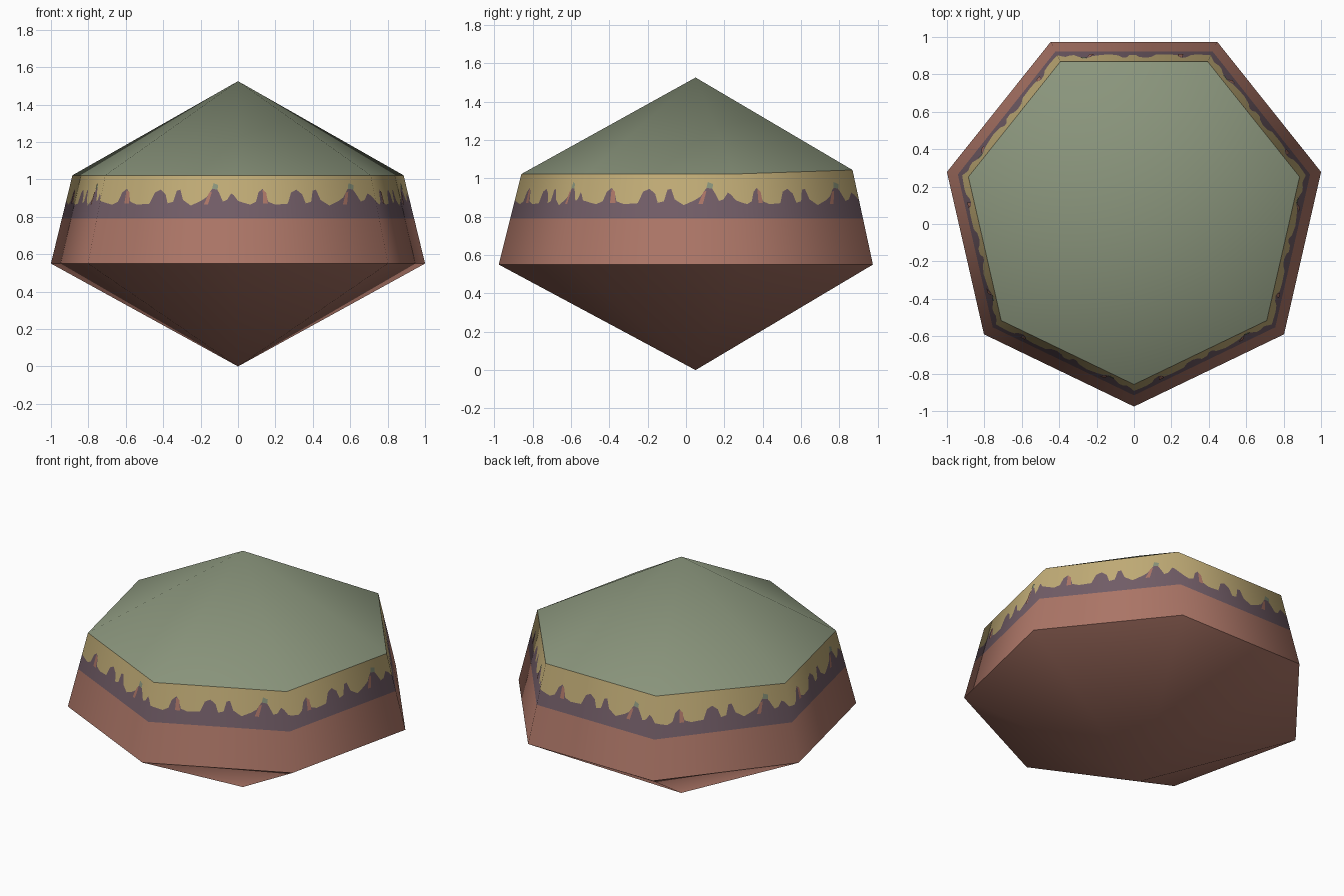
import bpy, math
from mathutils import Vector

if "Cube" in bpy.data.objects:
    bpy.data.objects.remove(bpy.data.objects["Cube"])

def mat(name, rgb):
    m = bpy.data.materials.new(name)
    lin = [((c / 255 + 0.055) / 1.055) ** 2.4 for c in rgb]
    m.diffuse_color = (*lin, 1)
    m.use_nodes = True
    m.node_tree.nodes["Principled BSDF"].inputs["Base Color"].default_value = m.diffuse_color
    return m

MATS = [mat("clay red", (174, 119, 104)), mat("dusky purple", (115, 94, 104)),
        mat("sand", (194, 173, 119)), mat("moss green", (138, 149, 124))]
CY, N = 0.05, 7
R_LOW, R_TOP, Z_LOW, Z_TOP = 1.026, 0.908, 0.55, 1.022

def dirn(i):
    a = -math.pi / 2 + 2 * math.pi * i / N
    return Vector((math.cos(a), math.sin(a), 0))

def low(i):
    return dirn(i) * R_LOW + Vector((0, CY, Z_LOW))

def top(i):
    z = 1.043 if i % N in (3, 4) else Z_TOP   # back rim sits a little higher
    return dirn(i) * R_TOP + Vector((0, CY, z))

def make(name, verts, faces, idx):
    me = bpy.data.meshes.new(name)
    me.from_pydata(verts, [], faces)
    for m in MATS:
        me.materials.append(m)
    for p, k in zip(me.polygons, idx):
        p.material_index = k
        p.use_smooth = True
    ob = bpy.data.objects.new(name, me)
    bpy.context.collection.objects.link(ob)
    return ob

# Upper and lower seven-sided cones
make("grassy_cap", [top(i) for i in range(N)] + [(0, CY, 1.525)],
     [(i, (i + 1) % N, N) for i in range(N)], [3] * N)
make("rock_base", [low(i) for i in range(N)] + [(0, CY, 0)],
     [((i + 1) % N, i, N) for i in range(N)], [0] * N)

# Jagged purple outline, repeated on each side: (fraction along side, height)
JAG = [(0, .885), (.04, .875), (.09, .865), (.13, .88), (.15, .93), (.18, .95),
       (.2, .93), (.22, .88), (.27, .865), (.36, .87), (.39, .93), (.43, .945),
       (.47, .92), (.49, .872), (.53, .88), (.55, .94), (.575, .945), (.6, .89),
       (.66, .86), (.73, .885), (.77, .905), (.8, .94), (.83, .965), (.86, .93),
       (.89, .882), (.92, .89), (.95, .925), (.97, .915), (1, .885)]

def wall(i, t, z, out=0):
    a, b = low(i).lerp(low(i + 1), t), top(i).lerp(top(i + 1), t)
    z = b.z if z is None else z
    n = (dirn(i) + dirn(i + 1)).normalized()
    return a.lerp(b, (z - a.z) / (b.z - a.z)) + n * out

def normal(i, t):
    n = dirn(i).lerp(dirn(i + 1), t).normalized()
    return (n + Vector((0, 0, 0.23))).normalized()

verts, faces, idx, norms = [], [], [], []

def quad(i, pts, k, out=0):
    s = len(verts)
    for t, z in pts:
        verts.append(wall(i, t, z, out))
        norms.append(normal(i, t))
    faces.append((s, s + 1, s + 2, s + 3))
    idx.append(k)

for i in range(N):
    # Layered wall: red, purple, sand
    for (t0, h0), (t1, h1) in zip(JAG, JAG[1:]):
        quad(i, [(t0, Z_LOW), (t1, Z_LOW), (t1, .79), (t0, .79)], 0)
        quad(i, [(t0, .79), (t1, .79), (t1, h1), (t0, h0)], 1)
        quad(i, [(t0, h0), (t1, h1), (t1, None), (t0, None)], 2)
    # Small red and green chips beside the tall spikes
    quad(i, [(.18, .87), (.215, .87), (.205, .93), (.18, .945)], 0, .003)
    quad(i, [(.755, .865), (.785, .865), (.81, .935), (.79, .93)], 0, .003)
    quad(i, [(.81, .95), (.85, .945), (.855, .97), (.82, .98)], 3, .003)

band = make("layered_wall", verts, faces, idx)
band.data.normals_split_custom_set([norms[l.vertex_index] for l in band.data.loops])
